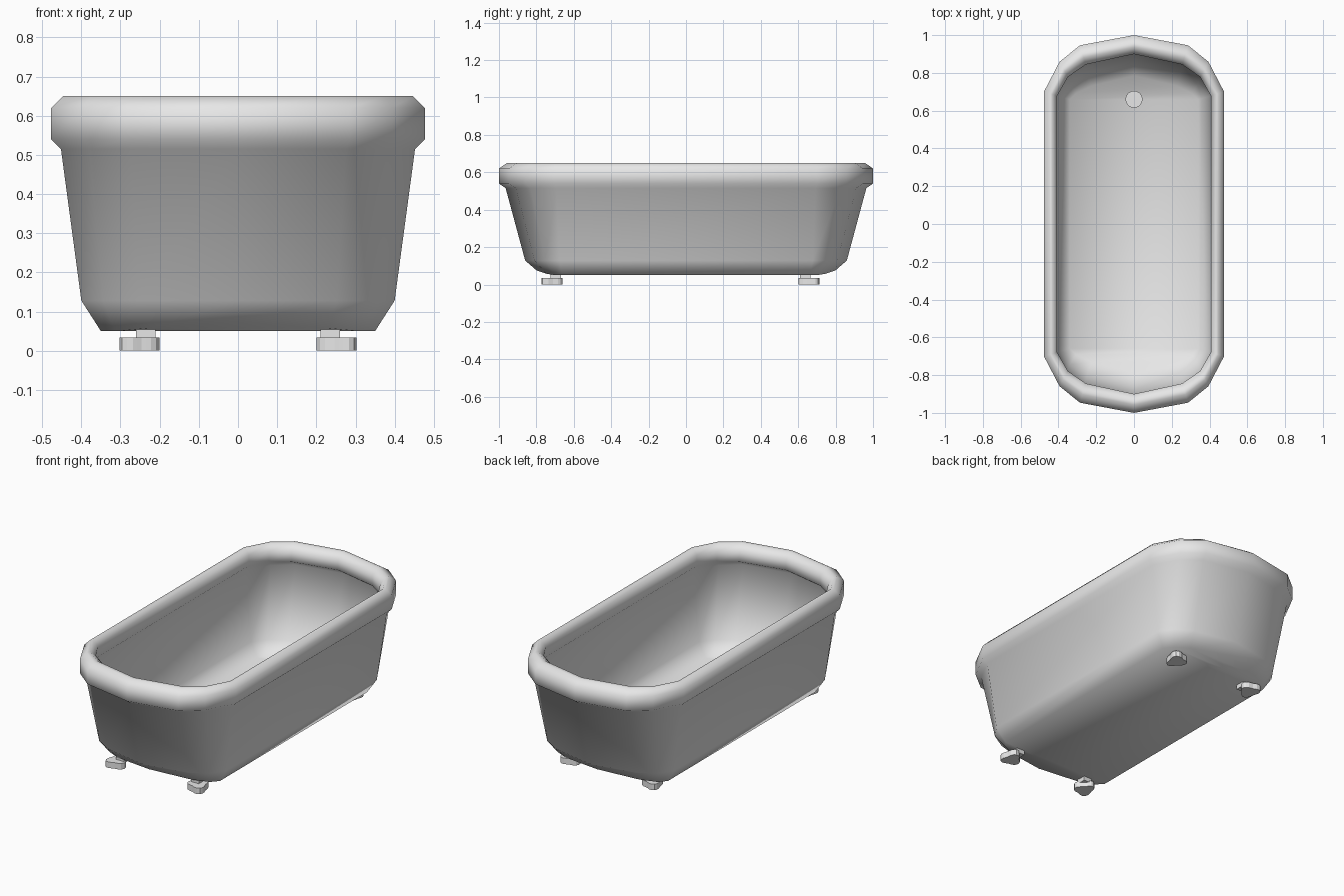
import bpy
import bmesh
import math

cube = bpy.data.objects.get("Cube")
if cube:
    bpy.data.objects.remove(cube, do_unlink=True)

enamel = bpy.data.materials.new("light_grey_enamel")
enamel.use_nodes = True
enamel.diffuse_color = (0.8, 0.8, 0.8, 1)
enamel.node_tree.nodes["Principled BSDF"].inputs["Base Color"].default_value = (0.8, 0.8, 0.8, 1)


def finish(name, bm, smooth):
    bmesh.ops.recalc_face_normals(bm, faces=bm.faces)
    for face in bm.faces:
        face.smooth = smooth
    mesh = bpy.data.meshes.new(name)
    bm.to_mesh(mesh)
    bm.free()
    mesh.materials.append(enamel)
    obj = bpy.data.objects.new(name, mesh)
    bpy.context.collection.objects.link(obj)
    return obj


def ring(inset, z, length=1, lift=0):
    """Long oval with faceted, pointed ends, moved inwards by inset."""
    quarter = []
    for x, fy, ix, iy, rise in ((.477, 0, 1, .3, 0), (.394, .53, .63, 1.15, 0),
                                (.286, .82, .44, 1.45, .3), (0, 1, 0, 1.43, 1)):
        quarter.append((x - inset * ix, .7 + (length - .7) * fy - inset * iy, z + lift * rise))
    back = quarter + [(-x, y, h) for x, y, h in quarter[-2::-1]]
    return back + [(-x, -y, h) for x, y, h in back]


def loft(bm, rings):
    loops = [[bm.verts.new(p) for p in points] for points in rings]
    for a, b in zip(loops, loops[1:]):
        for i in range(len(a)):
            j = (i + 1) % len(a)
            bm.faces.new((a[i], a[j], b[j], b[i]))
    return loops


def cap(bm, loop):
    """Fill an oval with rows running from side to side."""
    n = len(loop)
    half = n // 2
    tip = half // 2
    right = [loop[(tip - k) % n] for k in range(half + 1)]
    left = [loop[(tip + k) % n] for k in range(half + 1)]
    for k in range(half):
        face = []
        for v in (right[k], right[k + 1], left[k + 1], left[k]):
            if v not in face:
                face.append(v)
        bm.faces.new(face)


# Tub: underside, outer wall, rolled rim, thin inner wall and floor
bm = bmesh.new()
rim = ((0, .54), (0, .62), (.03, .65), (.045, .65), (.07, .62), (.07, .56))
tub = loft(bm, [
    ring(.127, .05, .98, .025),
    ring(.077, .128, .97),
    ring(.025, .515),
    *[ring(inset, z) for inset, z in rim],
    ring(.04, .52, 1.01),
    ring(.086, .132, .972),
    ring(.137, .064, .98, .02),
])
cap(bm, tub[0])
cap(bm, tub[-1])
finish("tub", bm, True)

# Drain disc
bm = bmesh.new()
bmesh.ops.create_cone(bm, cap_ends=True, segments=24, radius1=.045, radius2=.045, depth=.012)
bmesh.ops.translate(bm, verts=bm.verts, vec=(0, .66, .072))
finish("drain", bm, False)


def prism(bm, points, bottom, top):
    """Closed upright prism over an outline."""
    low = [bm.verts.new((x, y, bottom)) for x, y in points]
    high = [bm.verts.new((x, y, top)) for x, y in points]
    for i in range(len(low)):
        j = (i + 1) % len(low)
        bm.faces.new((low[i], low[j], high[j], high[i]))
    bm.faces.new(low[::-1])
    bm.faces.new(high)


# Paw feet: three-toed pad with a short stem behind
for end, sy, cy in (("front", -1, -.722), ("back", 1, .662)):
    for side, sx in (("left", 1), ("right", -1)):
        bm = bmesh.new()
        aim = math.atan2(sy, sx)
        pad = []
        for k in range(24):
            a = 2 * math.pi * k / 24
            r = .048 + .009 * math.cos(3 * (a - aim))
            pad.append((sx * .256 + r * math.cos(a), cy + r * 1.1 * math.sin(a)))
        prism(bm, pad, 0, .034)
        x, y = sx * .236, cy - sy * .025
        prism(bm, [(x + dx * .025, y + dy * .028)
                   for dx, dy in ((-1, -1), (1, -1), (1, 1), (-1, 1))], .025, .06)
        finish(f"{end}_{side}_foot", bm, False)
